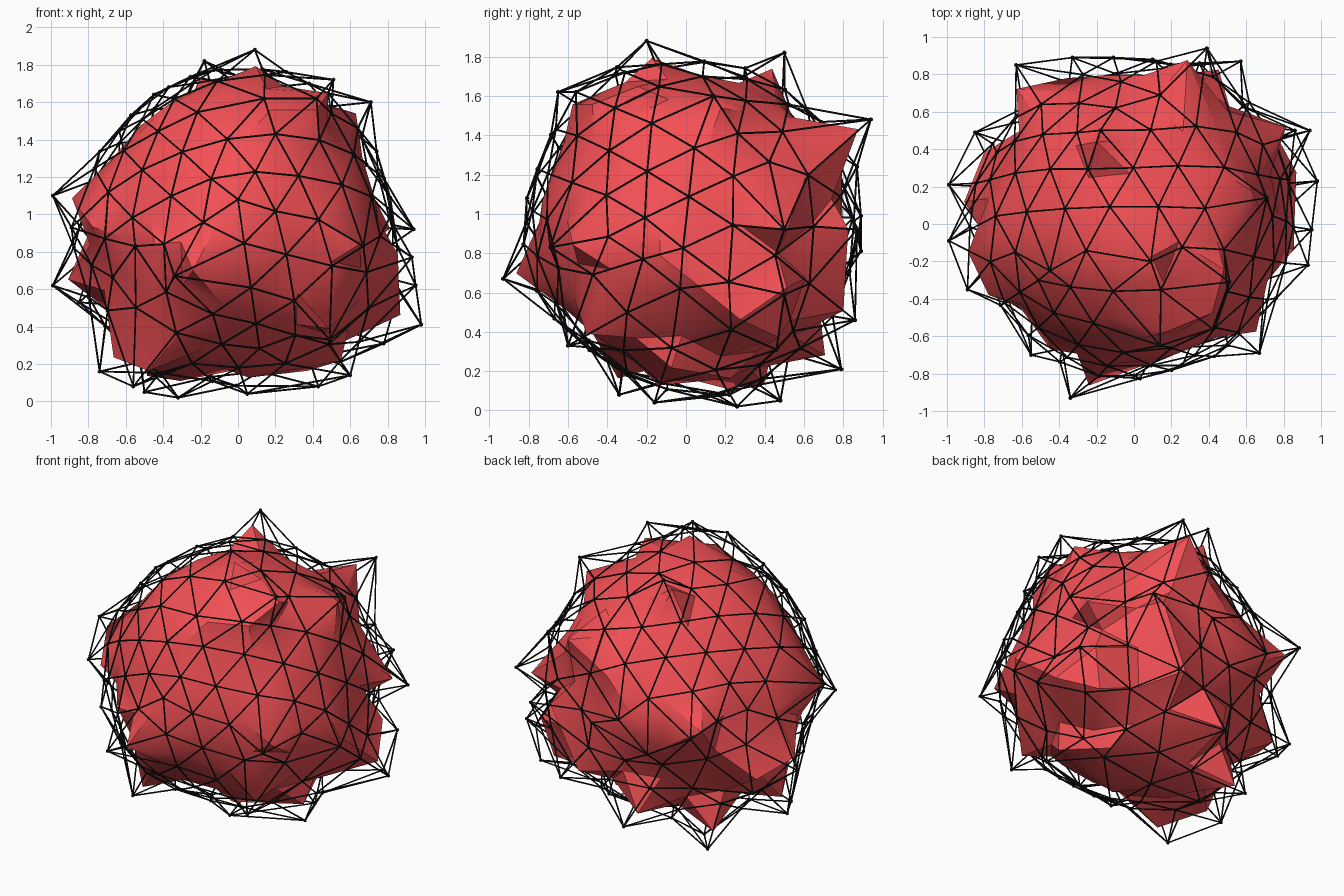
import bpy, bmesh, math
from mathutils import Matrix, Vector

if "Cube" in bpy.data.objects:
    bpy.data.objects.remove(bpy.data.objects["Cube"])

CENTRE = Vector((0, 0, 0.96))
BASE_R = 0.79

# Outstanding spikes, relative to the centre
SPIKES = [
    # top
    (.09, -.20, .92), (-.18, .50, .86), (.51, -.31, .76), (.71, .14, .64),
    (.14, -.65, .66), (.42, -.56, .66), (-.45, -.25, .68), (.39, .94, .52),
    # middle
    (.94, .50, -.04), (.95, -.03, -.34), (.93, -.22, -.19), (.67, -.69, -.13),
    (-.63, .85, .02), (-.99, -.09, .14), (-.99, .21, -.34), (-.89, -.35, -.03),
    (-.34, -.93, -.29), (-.55, -.70, -.13), (0, -.81, .12), (.57, .87, -.04),
    (-.33, .89, -.15), (-.11, .89, .03), (.12, .87, .28), (.10, .88, -.05),
    (.86, .50, -.37),
    # bottom
    (.98, .23, -.55), (-.85, .49, -.43), (-.74, -.04, -.80), (-.56, -.34, -.88),
    (-.32, .26, -.94), (-.50, .48, -.91), (.05, -.16, -.92), (.43, .22, -.88),
    (.60, -.13, -.82), (.78, .46, -.65), (-.08, .79, -.75), (.35, .86, -.50),
    (.49, -.60, -.63),
]


def material(name, colour):
    m = bpy.data.materials.new(name)
    m.diffuse_color = colour
    m.use_nodes = True
    m.node_tree.nodes["Principled BSDF"].inputs["Base Color"].default_value = m.diffuse_color
    return m


def add_object(name, bm, mat):
    me = bpy.data.meshes.new(name)
    bm.to_mesh(me)
    ob = bpy.data.objects.new(name, me)
    bpy.context.collection.objects.link(ob)
    me.materials.append(mat)
    return ob


# Tilted icosphere: one five-way vertex faces the front
e, phi = math.radians(6.5), math.radians(-9)
pole = Vector((0, -math.cos(e), math.sin(e)))
up = Vector((0, math.sin(e), math.cos(e)))
ax = Vector((1, 0, 0)) * math.cos(phi) + up * math.sin(phi)
tilt = Matrix((ax, pole.cross(ax), pole)).transposed().to_4x4()

shell = bmesh.new()
bmesh.ops.create_icosphere(shell, subdivisions=3, radius=BASE_R, matrix=tilt)
verts = list(shell.verts)
dirs = [v.co.normalized() for v in verts]
index = {v: i for i, v in enumerate(verts)}

# Give each spike its own vertex, best matches first
pairs = sorted((d.angle(Vector(s)), i, k)
               for i, d in enumerate(dirs) for k, s in enumerate(SPIKES))
owner = {}
for a, i, k in pairs:
    if i not in owner and k not in owner.values():
        owner[i] = k

# The vertices between spikes swell with their neighbours
rad = [Vector(SPIKES[owner[i]]).length if i in owner else BASE_R
       for i in range(len(verts))]
near = [[index[ed.other_vert(v)] for ed in v.link_edges] for v in verts]
for _ in range(20):
    rad = [rad[i] if i in owner else
           .35 * BASE_R + .65 * sum(rad[j] for j in near[i]) / len(near[i])
           for i in range(len(verts))]
for i, v in enumerate(verts):
    v.co = Vector(SPIKES[owner[i]]) if i in owner else dirs[i] * rad[i]

# Solid red body: the same shell, smaller and slightly turned
core = shell.copy()
bmesh.ops.transform(core, verts=core.verts,
                    matrix=Matrix.Translation(CENTRE)
                    @ Matrix.Rotation(math.radians(4.5), 4, 'Z')
                    @ Matrix.Scale(0.905, 4))
body = add_object("spiky_body", core, material("red", (0.9, 0.08, 0.09, 1)))
bpy.context.view_layer.objects.active = body
body.select_set(True)
bpy.ops.object.shade_smooth_by_angle(angle=math.radians(35))

# Black cage: thin struts on the edges
black = material("black", (0.01, 0.01, 0.01, 1))
struts = bmesh.new()
for ed in shell.edges:
    a, b = (v.co + CENTRE for v in ed.verts)
    d = b - a
    m = (Matrix.Translation((a + b) / 2)
         @ d.to_track_quat('Z', 'Y').to_matrix().to_4x4())
    bmesh.ops.create_cone(struts, segments=6, radius1=.005, radius2=.005,
                          depth=d.length, matrix=m)
add_object("cage_struts", struts, black)

# Small balls where the struts meet
joints = bmesh.new()
for v in shell.verts:
    bmesh.ops.create_icosphere(joints, subdivisions=1, radius=.012,
                               matrix=Matrix.Translation(v.co + CENTRE))
add_object("cage_joints", joints, black)
